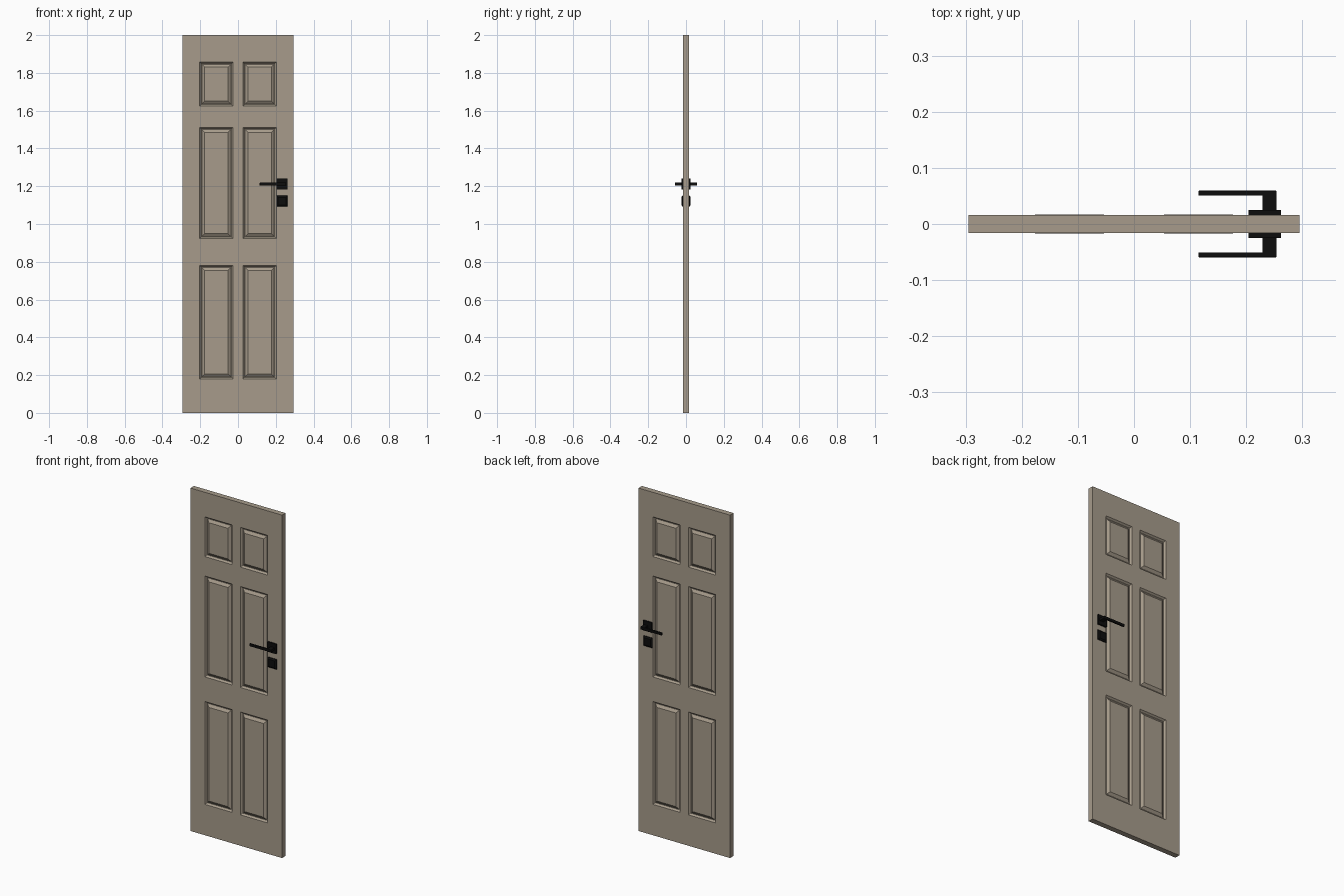
import bpy, bmesh
from mathutils import Vector

if "Cube" in bpy.data.objects:
    bpy.data.objects.remove(bpy.data.objects["Cube"])


def material(name, rgb):
    m = bpy.data.materials.new(name)
    m.diffuse_color = (*rgb, 1)
    m.use_nodes = True
    m.node_tree.nodes["Principled BSDF"].inputs["Base Color"].default_value = m.diffuse_color
    return m


taupe = material("taupe paint", (0.385, 0.33, 0.258))
black = material("black metal", (0.004, 0.004, 0.004))


def finish(bm, name, mat):
    bmesh.ops.recalc_face_normals(bm, faces=bm.faces)
    me = bpy.data.meshes.new(name)
    bm.to_mesh(me)
    bm.free()
    me.materials.append(mat)
    ob = bpy.data.objects.new(name, me)
    bpy.context.collection.objects.link(ob)
    return ob


def box_bm(lo, hi):
    lo, hi = Vector(lo), Vector(hi)
    bm = bmesh.new()
    bmesh.ops.create_cube(bm, size=1)
    for v in bm.verts:
        v.co = (lo + hi) / 2 + v.co * (hi - lo)
    return bm


# Door leaf: a gridded slab whose panel cells are inset into raised fields
T = 0.016
xs = [-0.295, -0.203, -0.027, 0.027, 0.203, 0.295]
zs = [0, 0.18, 0.78, 0.923, 1.512, 1.625, 1.857, 2.0]
bm = box_bm((xs[0], -T, zs[0]), (xs[-1], T, zs[-1]))
for axis, cuts in ((Vector((1, 0, 0)), xs), (Vector((0, 0, 1)), zs)):
    for c in cuts[1:-1]:
        bmesh.ops.bisect_plane(bm, geom=bm.verts[:] + bm.edges[:] + bm.faces[:],
                               plane_co=axis * c, plane_no=axis)
bm.normal_update()


def in_cell(value, cuts):
    # odd intervals of the grid hold panels
    return any(cuts[i] < value < cuts[i + 1] for i in range(1, len(cuts) - 1, 2))


panels = [f for f in bm.faces if abs(f.normal.y) > 0.9
          and in_cell(f.calc_center_median().x, xs)
          and in_cell(f.calc_center_median().z, zs)]
# groove edge, groove floor, sloping border up to the field
for thickness, depth in ((0.012, -0.010), (0.004, 0.0), (0.022, 0.011)):
    bmesh.ops.inset_individual(bm, faces=panels, thickness=thickness, depth=depth)
    bm.normal_update()
finish(bm, "door_leaf", taupe)


def hardware(name, x, y, z, bevel=0.0012):
    ob = finish(box_bm((x[0], min(y), z[0]), (x[1], max(y), z[1])), name, black)
    b = ob.modifiers.new("edge", "BEVEL")
    b.width = bevel
    b.segments = 2


# Handle sets on both faces
for s, side in ((-1, "front"), (1, "back")):
    hardware(side + "_handle_plate", (0.204, 0.262), (s * 0.015, s * 0.025), (1.183, 1.241))
    hardware(side + "_handle_neck", (0.229, 0.254), (s * 0.024, s * 0.0595), (1.204, 1.219))
    hardware(side + "_handle_lever", (0.115, 0.254), (s * 0.0505, s * 0.0595), (1.204, 1.219))
    # lock plate with a gently sloped face
    bm = box_bm((0.204, min(s * 0.015, s * 0.019), 1.092),
                (0.262, max(s * 0.015, s * 0.019), 1.15))
    bm.normal_update()
    face = [f for f in bm.faces if f.normal.y * s > 0.9]
    bmesh.ops.inset_individual(bm, faces=face, thickness=0.012, depth=0.006)
    finish(bm, side + "_lock_plate", black)
